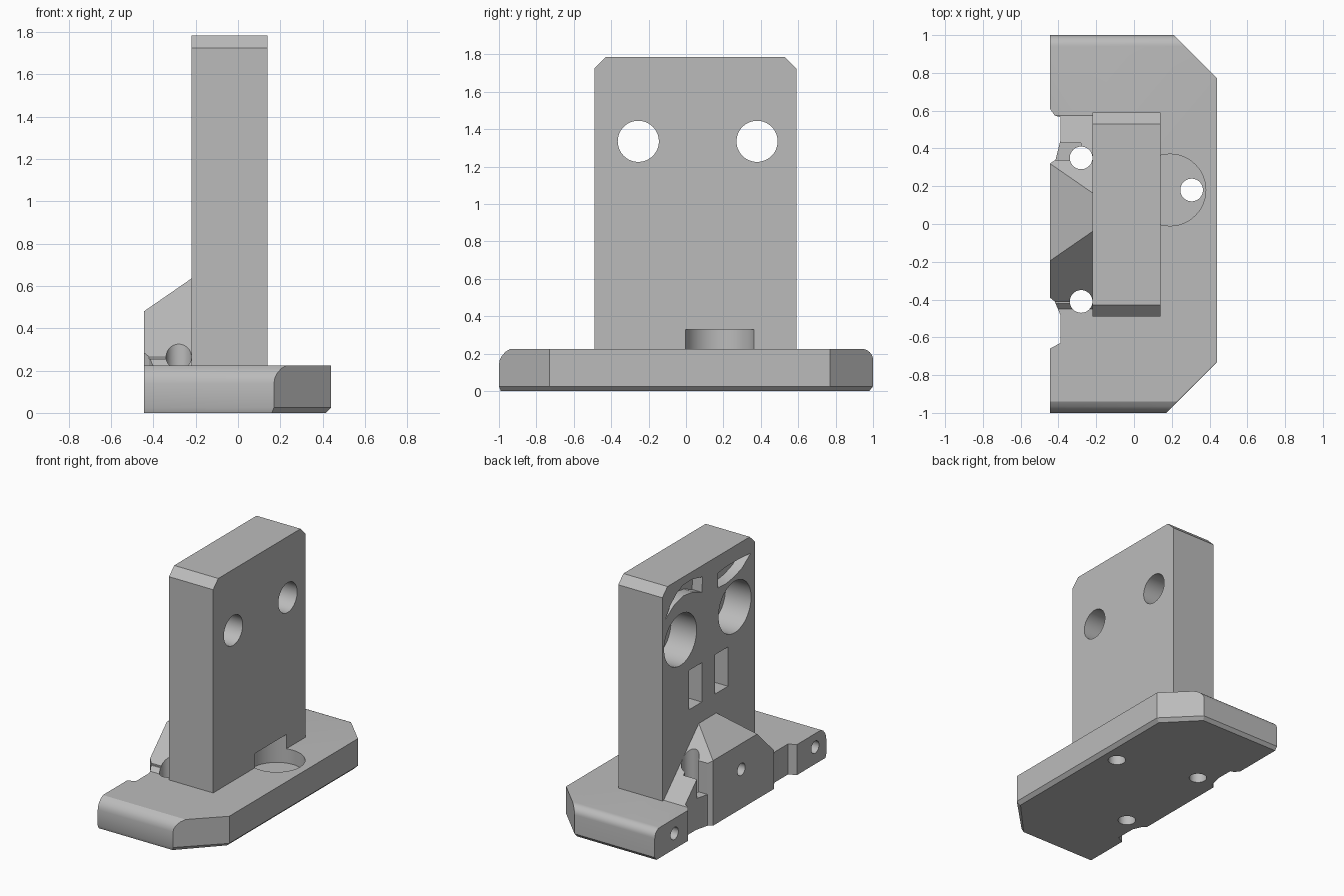
import bpy, bmesh, math

cube = bpy.data.objects.get("Cube")
if cube:
    bpy.data.objects.remove(cube, do_unlink=True)

grey = bpy.data.materials.new("plain_grey")
grey.use_nodes = True
grey.diffuse_color = (0.5, 0.5, 0.5, 1)
grey.node_tree.nodes["Principled BSDF"].inputs["Base Color"].default_value = (0.5, 0.5, 0.5, 1)


def loft(name, rings):
    """Closed solid through matching rings of 3D points."""
    bm = bmesh.new()
    loops = [[bm.verts.new(p) for p in ring] for ring in rings]
    for lo, hi in zip(loops, loops[1:]):
        for i in range(len(lo)):
            j = (i + 1) % len(lo)
            bm.faces.new((lo[i], lo[j], hi[j], hi[i]))
    bm.faces.new(loops[0][::-1])
    bm.faces.new(loops[-1])
    bmesh.ops.recalc_face_normals(bm, faces=bm.faces)
    mesh = bpy.data.meshes.new(name)
    bm.to_mesh(mesh)
    bm.free()
    ob = bpy.data.objects.new(name, mesh)
    ob.data.materials.append(grey)
    bpy.context.collection.objects.link(ob)
    return ob


def prism(name, pts, axis, a, b):
    """Extrude a 2D outline along x (points are y,z), y (x,z) or z (x,y)."""
    def put(p, d):
        q = list(p)
        q.insert("xyz".index(axis), d)
        return q
    return loft(name, [[put(p, d) for p in pts] for d in (a, b)])


def box(name, x0, x1, y0, y1, z0, z1):
    return prism(name, [(x0, y0), (x1, y0), (x1, y1), (x0, y1)], "z", z0, z1)


def rod(name, u, v, r, axis, a, b):
    ring = [(u + r * math.cos(k * math.tau / 48), v + r * math.sin(k * math.tau / 48)) for k in range(48)]
    return prism(name, ring, axis, a, b)


def boolean(target, tool, operation="DIFFERENCE"):
    mod = target.modifiers.new("cut", "BOOLEAN")
    mod.operation, mod.object, mod.solver = operation, tool, "EXACT"
    bpy.context.view_layer.objects.active = target
    bpy.ops.object.modifier_apply(modifier=mod.name)


# Base plate: clipped corners, bottom chamfer, rounded upper ends
outline = [(-.445, -1), (.17, -1), (.44, -.73), (.44, .77), (.21, 1), (-.445, 1)]
foot = [(-.445, -.99), (.16, -.99), (.415, -.72), (.415, .76), (.2, .98), (-.445, .98)]
base = loft("base_plate", [[(x, y, z) for x, y in pts]
                           for pts, z in ((foot, 0), (outline, .025), (outline, .225))])
arc = [(.94 + .06 * math.cos(t * math.pi / 16), .165 + .06 * math.sin(t * math.pi / 16)) for t in range(9)]
ends = [(-1.1, -.1), (1.1, -.1), (1.1, .165)] + arc
ends += [(-.94, .225), (-.965, .21), (-.985, .187), (-.996, .165), (-1, .14), (-1.1, .14)]
shaper = prism("end_shaper", ends, "x", -.6, .6)
boolean(base, shaper, "INTERSECT")

# Upright block with clipped top corners
upright = prism("upright_block", [(-.49, .2), (.59, .2), (.59, 1.725), (.53, 1.785),
                                  (-.43, 1.785), (-.49, 1.725)], "x", -.22, .14)

# Buttress with steep sides and a sloping top
buttress = prism("buttress", [(-.475, .2), (.6, .2), (.13, .67), (-.005, .67)], "x", -.445, -.2)
slope = prism("slope_cutter", [(-.5, .442), (-.1, .718), (-.1, 1), (-.5, 1)], "y", -1, 1)
boolean(buttress, slope)

# Screw holes, recesses and edge notches
plate_cuts = [
    rod("pocket", .19, .18, .19, "z", .12, .33),
    rod("pocket_hole", .305, .18, .06, "z", -.1, .3),
]
face_cuts = []
for y in (-.255, .38):
    face_cuts += [rod("bolt_hole", y, 1.335, .11, "x", -.5, .5),
                  rod("bolt_recess", y, 1.335, .19, "x", -.5, -.01)]
for y in (-.175, .13):
    face_cuts.append(box("slot", -.5, -.1, y, y + .15, .78, 1.07))
brows = [
    [(.555, 1.55), (.5, 1.63), (.43, 1.69), (.35, 1.725), (.25, 1.73), (.12, 1.70),
     (.13, 1.59), (.23, 1.63), (.34, 1.645), (.45, 1.62)],
    [(-.057, 1.55), (-.057, 1.66), (-.16, 1.67), (-.3, 1.67), (-.44, 1.66),
     (-.34, 1.59), (-.25, 1.56), (-.15, 1.545)],
]
face_cuts += [prism("curved_recess", p, "x", -.5, -.14) for p in brows]

edge_cuts = [
    prism("notch_a", [(-.5, .61), (-.445, .61), (-.42, .575), (-.39, .565), (-.39, .44),
                      (-.415, .34), (-.445, .32), (-.5, .32)], "z", -.1, .8),
    prism("notch_b", [(-.5, -.66), (-.445, -.66), (-.39, -.63), (-.39, -.48),
                      (-.42, -.41), (-.445, -.39), (-.5, -.39)], "z", -.1, .8),
    box("channel_a", -.5, -.28, .34, .43, .23, .8),
    box("channel_b", -.5, -.28, -.5, -.41, .255, .8),
]
for y in (-.41, .35):
    edge_cuts.append(rod("screw_hole", -.28, y, .06, "z", -.1, .8))
for y, z in ((.77, .115), (-.87, .125), (-.01, .29)):
    edge_cuts.append(rod("side_hole", y, z, .045, "x", -.6, -.24))

for part, cutters in ((base, plate_cuts + edge_cuts), (buttress, edge_cuts),
                      (upright, plate_cuts[:1] + face_cuts)):
    for cutter in cutters:
        boolean(part, cutter)

for helper in plate_cuts + face_cuts + edge_cuts + [shaper, slope]:
    bpy.data.objects.remove(helper, do_unlink=True)

# Smooth the curved walls and keep edges sharp
bpy.ops.object.select_all(action="DESELECT")
for part in (base, upright, buttress):
    part.select_set(True)
bpy.context.view_layer.objects.active = base
bpy.ops.object.shade_smooth_by_angle(angle=math.radians(25))
